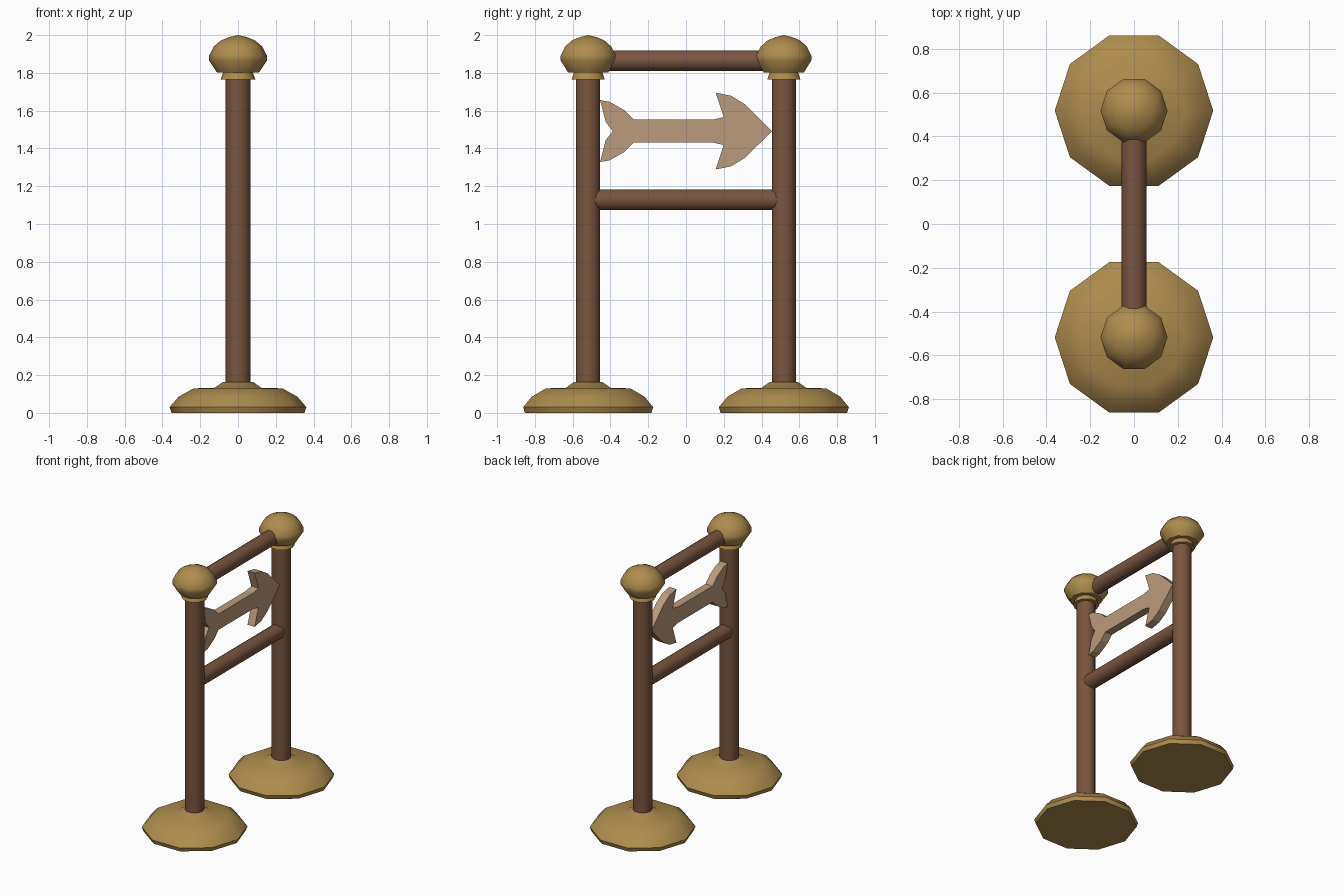
import bpy, bmesh
from math import cos, sin, tau, radians
from mathutils import Matrix

if "Cube" in bpy.data.objects:
    bpy.data.objects.remove(bpy.data.objects["Cube"])

SIDES = 10
POST_Y = 0.518


def material(name, color):
    m = bpy.data.materials.new(name)
    m.diffuse_color = (*color, 1)
    m.use_nodes = True
    m.node_tree.nodes["Principled BSDF"].inputs["Base Color"].default_value = m.diffuse_color
    return m


brass = material("brass", (0.42, 0.26, 0.075))
dark_wood = material("dark_wood", (0.19, 0.09, 0.05))
light_wood = material("light_wood", (0.50, 0.33, 0.20))


def finish(bm, name, mat, smooth_angle=None):
    bmesh.ops.recalc_face_normals(bm, faces=bm.faces)
    me = bpy.data.meshes.new(name)
    bm.to_mesh(me)
    bm.free()
    me.materials.append(mat)
    ob = bpy.data.objects.new(name, me)
    bpy.context.collection.objects.link(ob)
    if smooth_angle:
        bpy.ops.object.select_all(action='DESELECT')
        bpy.context.view_layer.objects.active = ob
        ob.select_set(True)
        bpy.ops.object.shade_smooth_by_angle(angle=radians(smooth_angle))
    return ob


def lathe(name, profile, mat, matrix, cap_start=False, cap_end=False):
    """Ten-sided turned part from (radius, height) pairs."""
    bm = bmesh.new()
    rings = [[bm.verts.new((r * cos(tau * i / SIDES), r * sin(tau * i / SIDES), z))
              for i in range(SIDES)] for r, z in profile]
    for a, b in zip(rings, rings[1:]):
        for i in range(SIDES):
            j = (i + 1) % SIDES
            bm.faces.new((a[i], a[j], b[j], b[i]))
    if cap_start:
        bm.faces.new(rings[0])
    if cap_end:
        bm.faces.new(rings[-1])
    bmesh.ops.remove_doubles(bm, verts=bm.verts, dist=1e-5)
    bm.transform(matrix)
    return finish(bm, name, mat, 40)


BASE = [(0.352, 0), (0.362, 0.03), (0.315, 0.085), (0.235, 0.13),
        (0.125, 0.132), (0.08, 0.163), (0.064, 0.163)]
POST = [(0.067, 0.15), (0.067, 1.80)]
COLLAR = [(0.064, 1.765), (0.092, 1.765), (0.078, 1.805)]
FINIAL = [(0.07, 1.803), (0.112, 1.803), (0.153, 1.865), (0.153, 1.892),
          (0.128, 1.94), (0.09, 1.972), (0.045, 1.99), (0, 2.0)]

# Two posts with foot, collar and finial
for side, y in (("front", -POST_Y), ("back", POST_Y)):
    place = Matrix.Translation((0, y, 0))
    lathe(side + "_base", BASE, brass, place, cap_start=True)
    lathe(side + "_post", POST, dark_wood, place)
    lathe(side + "_collar", COLLAR, brass, place)
    lathe(side + "_finial", FINIAL, brass, place)

# Horizontal rails between the posts
for name, z, half in (("top_rail", 1.865, 0.45), ("lower_rail", 1.128, 0.49)):
    lathe(name, [(0.057, -half), (0.057, half)], dark_wood,
          Matrix.Translation((0, 0, z)) @ Matrix.Rotation(radians(-90), 4, 'X'),
          cap_start=True, cap_end=True)

# Arrow: upper half outline (y, height above axis), mirrored and extruded
ARROW_Z, ARROW_T = 1.492, 0.03
notch, tip = (-0.388, 0), (0.455, 0)
upper = [(-0.425, 0.048), (-0.455, 0.164), (-0.405, 0.155), (-0.325, 0.11),
         (-0.275, 0.06), (0.14, 0.06), (0.20, 0.074), (0.157, 0.203),
         (0.238, 0.187), (0.31, 0.143), (0.385, 0.07)]
outline = [notch] + upper + [tip] + [(y, -h) for y, h in reversed(upper)]
bm = bmesh.new()
face = bm.faces.new([bm.verts.new((-ARROW_T, y, ARROW_Z + h)) for y, h in outline])
ext = bmesh.ops.extrude_face_region(bm, geom=[face], use_keep_orig=True)
bmesh.ops.translate(bm, vec=(2 * ARROW_T, 0, 0),
                    verts=[v for v in ext["geom"] if isinstance(v, bmesh.types.BMVert)])
finish(bm, "arrow_sign", light_wood)
